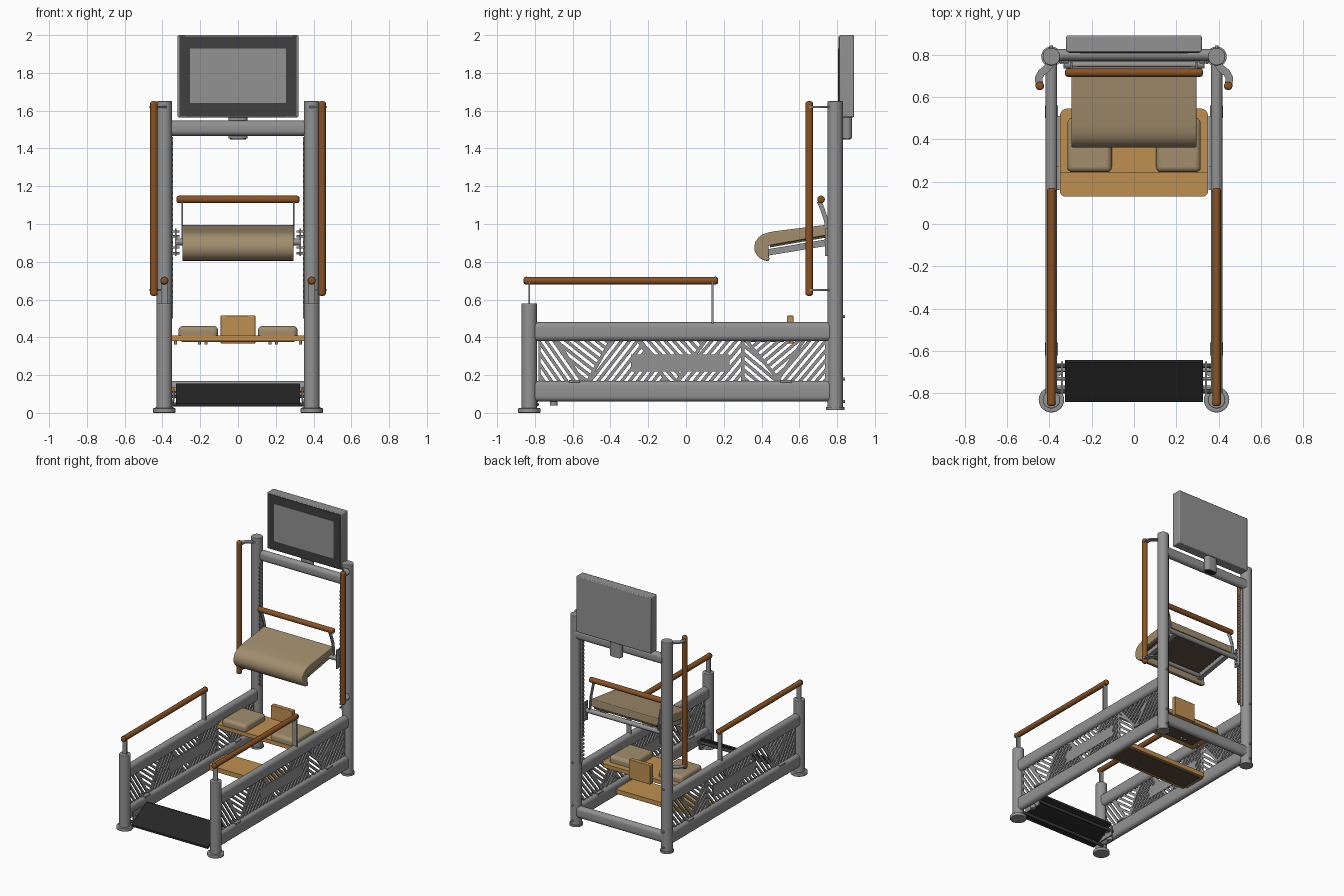
import bpy, bmesh, math
from mathutils import Vector

if "Cube" in bpy.data.objects:
    bpy.data.objects.remove(bpy.data.objects["Cube"])

def mat(name, c):
    m = bpy.data.materials.new(name)
    m.diffuse_color = (*c, 1)
    m.use_nodes = True
    m.node_tree.nodes["Principled BSDF"].inputs["Base Color"].default_value = m.diffuse_color
    return m

GREY = mat("frame_grey", (0.29, 0.29, 0.29))
BROWN = mat("handle_brown", (0.25, 0.085, 0.018))
WOOD = mat("light_wood", (0.52, 0.28, 0.08))
PAD = mat("pad_fabric", (0.36, 0.27, 0.155))
UNDER = mat("underside_brown", (0.10, 0.075, 0.045))
BLACK = mat("black", (0.02, 0.02, 0.02))
DARK = mat("dark_grey", (0.05, 0.05, 0.05))

def finish(name, bm, m=None, bevel=0, seg=2):
    bmesh.ops.recalc_face_normals(bm, faces=bm.faces)
    me = bpy.data.meshes.new(name)
    bm.to_mesh(me)
    bm.free()
    ob = bpy.data.objects.new(name, me)
    bpy.context.collection.objects.link(ob)
    me.materials.append(m or GREY)
    if bevel:
        b = ob.modifiers.new("bevel", 'BEVEL')
        b.width, b.segments, b.limit_method = bevel, seg, 'ANGLE'
        b.angle_limit = math.radians(40)
    bpy.ops.object.select_all(action='DESELECT')
    ob.select_set(True)
    bpy.context.view_layer.objects.active = ob
    bpy.ops.object.shade_smooth_by_angle(angle=math.radians(35))
    return ob

def add_box(bm, x0, x1, y0, y1, z0, z1):
    r = bmesh.ops.create_cube(bm, size=1)
    for v in r['verts']:
        v.co = (x0 + (v.co.x + .5) * (x1 - x0), y0 + (v.co.y + .5) * (y1 - y0), z0 + (v.co.z + .5) * (z1 - z0))

def box(name, x0, x1, y0, y1, z0, z1, m=None, bevel=0, seg=2):
    bm = bmesh.new()
    add_box(bm, x0, x1, y0, y1, z0, z1)
    return finish(name, bm, m, bevel, seg)

def cyl(name, a, b, r, m=None, bevel=0, n=28, seg=4):
    a, b = Vector(a), Vector(b)
    bm = bmesh.new()
    bmesh.ops.create_cone(bm, cap_ends=True, segments=n, radius1=r, radius2=r, depth=(b - a).length)
    rot = (b - a).to_track_quat('Z', 'Y').to_matrix()
    for v in bm.verts:
        v.co = rot @ v.co + (a + b) / 2
    return finish(name, bm, m, bevel, seg)

def place(axis, a, b, t):
    return {'x': (t, a, b), 'y': (a, t, b), 'z': (a, b, t)}[axis]

def prism(name, pts, axis, t0, t1, m=None, bevel=0, seg=2):
    bm = bmesh.new()
    f = bm.faces.new([bm.verts.new(place(axis, a, b, t0)) for a, b in pts])
    r = bmesh.ops.extrude_face_region(bm, geom=[f])
    d = Vector(place(axis, 0, 0, t1 - t0))
    bmesh.ops.translate(bm, verts=[v for v in r['geom'] if isinstance(v, bmesh.types.BMVert)], vec=d)
    return finish(name, bm, m, bevel, seg)

def stadium(cx, cz, w, h, n=10):
    r, k = min(w, h) / 2, max(w, h) / 2 - min(w, h) / 2
    pts = []
    for end in (0, 1):
        for i in range(n + 1):
            t = math.pi * (end + i / n)
            u, v = r * math.cos(t), r * math.sin(t) + (k if end == 0 else -k)
            pts.append((cx + u, cz + v) if h >= w else (cx + v, cz - u))
    return pts

def ribbon(path, w):
    left, right = [], []
    for i, p in enumerate(path):
        d = (Vector(path[min(i + 1, len(path) - 1)]) - Vector(path[max(i - 1, 0)])).normalized()
        n = Vector((-d.y, d.x)) * w / 2
        left.append(tuple(Vector(p) + n))
        right.append(tuple(Vector(p) - n))
    return left + right[::-1]

def slat_panel(name, x):
    # Slatted infill: trapezoid zones of parallel diagonal bars
    z0, z1, th = .165, .38, .01
    cuts = [(-.78, -.78), (-.68, -.55), (-.40, -.52), (-.25, -.1), (.1, -.05), (.3, .3), (.32, .5), (.62, .48), (.745, .745)]
    angles = [-55, -38, 52, -48, 50, -40, 40, 50]
    bm = bmesh.new()

    def band(poly, n, d0, d1):
        t = bmesh.new()
        t.faces.new([t.verts.new((x - th / 2, a, b)) for a, b in poly])
        for d, kw in ((d0, {'clear_inner': True}), (d1, {'clear_outer': True})):
            bmesh.ops.bisect_plane(t, geom=t.verts[:] + t.edges[:] + t.faces[:], plane_co=n * d, plane_no=n, **kw)
        for f in t.faces:
            lo = [bm.verts.new(v.co) for v in f.verts]
            hi = [bm.verts.new(v.co + Vector((th, 0, 0))) for v in f.verts]
            bm.faces.new(lo)
            bm.faces.new(hi[::-1])
            for i in range(len(lo)):
                j = (i + 1) % len(lo)
                bm.faces.new((lo[i], hi[i], hi[j], lo[j]))
        t.free()

    for (ta, ba), (tb, bb), ang in zip(cuts, cuts[1:], angles):
        a = math.radians(ang)
        n = Vector((0, -math.sin(a), math.cos(a)))
        poly = [(ba, z0), (bb, z0), (tb, z1), (ta, z1)]
        for k in range(-40, 41):
            band(poly, n, k * .033, k * .033 + .017)
    whole = [(-.78, z0), (.745, z0), (.745, z1), (-.78, z1)]
    for t, b in cuts:
        d = Vector((0, t - b, z1 - z0)).normalized()
        n = Vector((0, d.z, -d.y))
        c = n.dot(Vector((0, b, z0)))
        band(whole, n, c - .009, c + .009)
    finish(name, bm)
    box(name + "_centre_plate", x - .007, x + .007, -.29, .23, .22, .31)

for s, side in ((-1, "left"), (1, "right")):
    X = .39 * s
    # Uprights and feet
    cyl(side + "_front_post", (X, -.83, .01), (X, -.83, .58), .041, bevel=.005)
    cyl(side + "_front_foot", (X, -.83, 0), (X, -.83, .025), .06, bevel=.005)
    cyl(side + "_rear_post", (X, .79, .02), (X, .79, 1.65), .041, bevel=.005)
    cyl(side + "_rear_foot", (X, .79, .015), (X, .79, .03), .048)
    # Side rails and slatted panel
    prism(side + "_upper_rail", stadium(X, .43, .055, .1), 'y', -.81, .77)
    prism(side + "_lower_rail", stadium(X, .115, .055, .11), 'y', -.81, .77)
    slat_panel(side + "_slat_panel", X)
    # Low horizontal handrail on flat stems
    cyl(side + "_handrail", (X, -.86, .70), (X, .17, .70), .02, BROWN, .012)
    for y, z in ((-.83, .57), (.14, .47)):
        box(side + "_handrail_stem", X - .018, X + .018, y - .005, y + .005, z, .69)
    for y in (-.845, .155):
        cyl(side + "_handrail_collar", (X, y - .003, .70), (X, y + .003, .70), .0215, BROWN)
    # Vertical grab handle with hooked brackets
    G = .445 * s
    cyl(side + "_grab_handle", (G, .652, .62), (G, .652, 1.65), .02, BROWN, .012)
    hook = [(s * a, b) for a, b in ((.39, .765), (.41, .735), (.437, .715), (.45, .69), (.447, .655))]
    for z in (.65, 1.62):
        prism(side + "_grab_bracket", ribbon(hook, .036), 'z', z - .005, z + .005)
    # Toothed height rack on the upright
    bm = bmesh.new()
    add_box(bm, s * .345, s * .352, .775, .80, .50, 1.46)
    for i in range(32):
        z = .52 + i * .029
        add_box(bm, s * .343, s * .35, .755, .778, z, z + .014)
    finish(side + "_height_rack", bm)
    # Thigh pad carriage plate, pins and arm
    box(side + "_carriage_plate", s * .325, s * .333, .735, .79, .83, .975)
    for z in (.845, .875, .935, .96):
        cyl(side + "_carriage_pin", (s * .31, .765, z), (s * .352, .765, z), .006, n=12)
    prism(side + "_pad_arm", [(.43, .832), (.75, .885), (.75, .92), (.43, .866)], 'x', s * .225, s * .26)
    prism(side + "_bar_bracket", ribbon([(.705, 1.12), (.722, 1.08), (.742, 1.02), (.752, .96), (.755, .89)], .024),
          'x', s * .291, s * .299)
    # Seat cushion
    box(side + "_seat_cushion", *sorted((s * .105, s * .315)), .245, .50, .388, .46, PAD, .025, 5)
    # Board brackets, ramp brackets and bolts
    box(side + "_seat_hanger", s * .352, s * .37, .27, .51, .38, .41)
    for x in (.17, .205, .33):
        cyl(side + "_seat_bolt", (s * x, .33, .362), (s * x, .33, .39), .008, n=12)
    box(side + "_step_hanger", s * .352, s * .37, .16, .34, .10, .13)
    box(side + "_ramp_bracket", s * .335, s * .345, -.80, -.65, .06, .13)
    for y in (-.77, -.73, -.69):
        cyl(side + "_ramp_bolt", (s * .325, y, .10), (s * .37, y, .10), .008, n=12)
    for y, z in ((-.59, .168), (.53, .168)):
        box(side + "_panel_clip", X - .03, X + .03, y - .03, y + .03, z - .008, z + .005)
    for z in (.18, .51, .06):
        cyl(side + "_post_bolt", (X, .825, z), (X, .842, z), .008, n=12)
    cyl(side + "_levelling_pad", (s * .36, -.70, .04), (s * .36, -.70, .07), .02)

# Rear crossbars
prism("rear_lower_crossbar", stadium(.795, .125, .055, .09), 'x', -.37, .37)
prism("rear_upper_crossbar", stadium(.80, 1.507, .055, .08), 'x', -.37, .37)

# Monitor
box("monitor_body", -.32, .32, .812, .89, 1.565, 2.0, bevel=.006)
box("monitor_bezel", -.31, .31, .808, .82, 1.572, 1.993, DARK)
box("monitor_screen", -.255, .255, .8055, .812, 1.64, 1.93)
prism("monitor_mount", stadium(0, .852, .10, .055), 'z', 1.452, 1.58)
prism("monitor_mount_cap", stadium(0, .852, .085, .04), 'z', 1.447, 1.453, BLACK)

# Tilted thigh pad with rolled front
prof = [(.745, .94), (.742, .996), (.60, .978), (.47, .962), (.434, .955), (.405, .945), (.383, .928), (.368, .907),
        (.362, .883), (.363, .86), (.373, .838), (.39, .82), (.412, .808), (.437, .803), (.442, .815), (.437, .84), (.437, .885)]
prism("thigh_pad", prof, 'x', -.295, .295, PAD, .006, 3)
prism("thigh_pad_base", [(.445, .876), (.745, .929), (.745, .942), (.445, .888)], 'x', -.27, .27, UNDER)
prism("thigh_pad_crossbar", stadium(.752, .905, .036, .036), 'x', -.33, .33)
prism("thigh_pad_front_bar", stadium(.455, .855, .03, .03), 'x', -.25, .25)
cyl("front_grip_bar", (-.325, .715, 1.13), (.325, .715, 1.13), .02, BROWN, .012)

# Seat board, centre back block and step below
def board(ys, yr, r):
    # Plate with a straight edge at ys and rounded corners at yr
    d = 1 if yr > ys else -1
    arc = [(.35 - r + r * math.cos(t), yr - d * r + d * r * math.sin(t)) for t in (i * math.pi / 12 for i in range(7))]
    return [(-.35, ys), (.35, ys)] + arc + [(-a, b) for a, b in arc[::-1]]

prism("seat_board", board(.24, .545, .035), 'z', .38, .41, WOOD)
box("seat_back_block", -.092, .092, .535, .57, .367, .515, WOOD, .004)
box("seat_under_plate", -.30, .30, .29, .52, .374, .381, UNDER)
prism("step_board", board(.36, .13, .025), 'z', .10, .135, WOOD)
box("step_under_plate", -.33, .33, .16, .34, .092, .102, UNDER)

# Entry ramp
prism("entry_ramp", [(-.84, .035), (-.828, .034), (-.645, .135), (-.642, .152), (-.655, .155), (-.84, .05)], 'x', -.327, .327, BLACK)
for y, z in ((-.79, .045), (-.67, .105)):
    cyl("ramp_crossbar", (-.37, y, z), (.37, y, z), .011, DARK)
